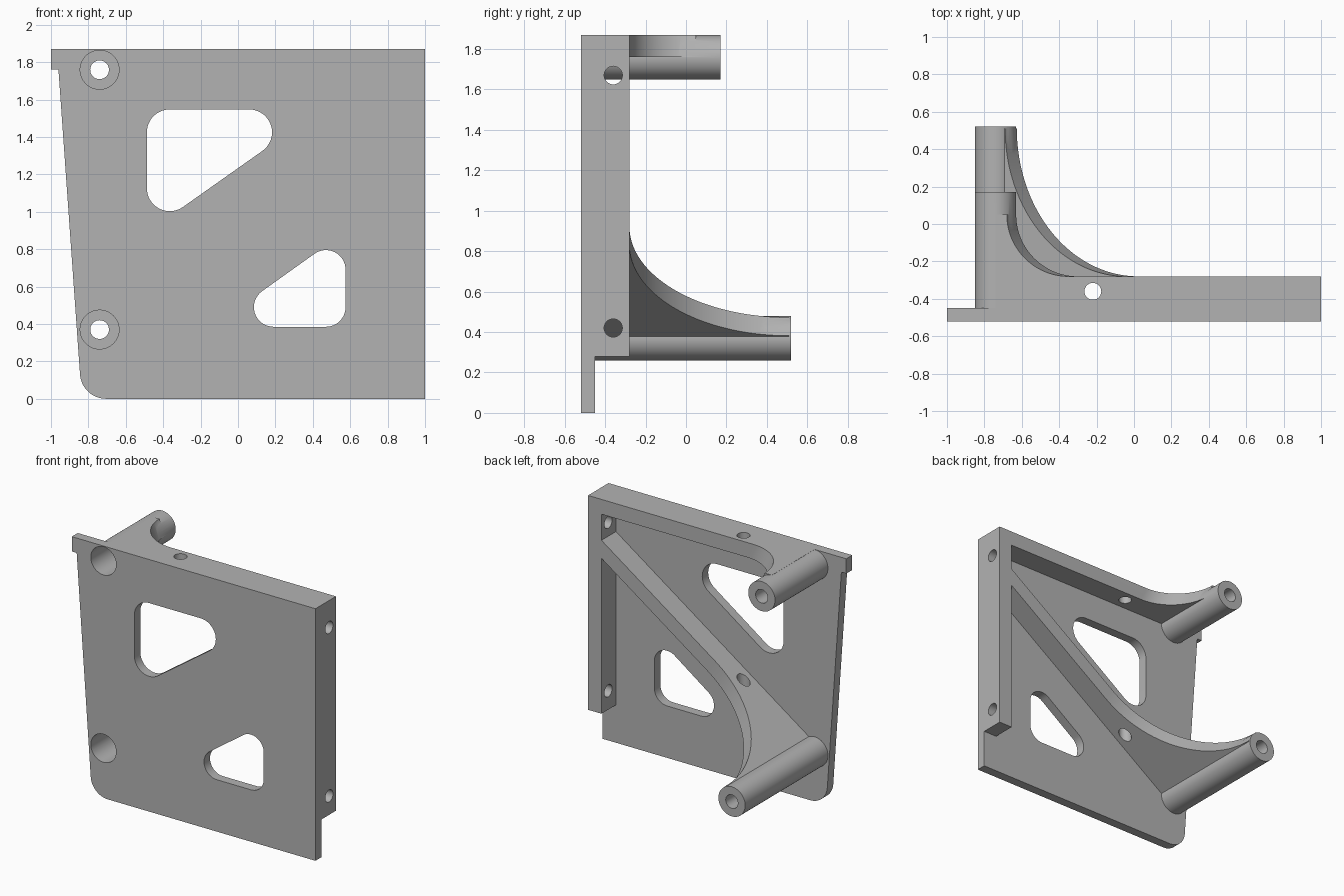
import bpy, bmesh, math
from mathutils import Vector

cube = bpy.data.objects.get("Cube")
if cube:
    bpy.data.objects.remove(cube, do_unlink=True)

grey = bpy.data.materials.new("matte grey")
grey.use_nodes = True
tone = (0.45, 0.45, 0.45, 1)
grey.diffuse_color = tone
grey.node_tree.nodes["Principled BSDF"].inputs["Base Color"].default_value = tone

FRONT, SKIN, BACK = -0.52, -0.45, -0.28
TUBE_X, LOW_Z, HIGH_Z = -0.74, 0.37, 1.759
SLOPE = math.atan(0.693)


def loft(name, near, far):
    """Closed solid between two matching outlines."""
    bm = bmesh.new()
    a = [bm.verts.new(p) for p in near]
    b = [bm.verts.new(p) for p in far]
    bm.faces.new(a)
    bm.faces.new(b)
    for i in range(len(a)):
        j = (i + 1) % len(a)
        bm.faces.new((a[i], a[j], b[j], b[i]))
    bmesh.ops.recalc_face_normals(bm, faces=bm.faces)
    mesh = bpy.data.meshes.new(name)
    bm.to_mesh(mesh)
    bm.free()
    obj = bpy.data.objects.new(name, mesh)
    bpy.context.collection.objects.link(obj)
    mesh.materials.append(grey)
    return obj


def slab(name, outline, y0, y1):
    return loft(name, [(x, y0, z) for x, z in outline], [(x, y1, z) for x, z in outline])


def arc(cx, cy, r, start, end, steps=16):
    angles = [start + (end - start) * i / steps for i in range(steps + 1)]
    return [(cx + r * math.cos(t), cy + r * math.sin(t)) for t in angles]


def rounded(centres, r):
    """Outline around equal circles listed counter-clockwise."""
    pts = []
    for i, c in enumerate(centres):
        before, after = centres[i - 1], centres[(i + 1) % len(centres)]
        t0 = math.atan2(c[1] - before[1], c[0] - before[0]) - math.pi / 2
        t1 = math.atan2(after[1] - c[1], after[0] - c[0]) - math.pi / 2
        pts += arc(c[0], c[1], r, t0, t0 + (t1 - t0) % math.tau)
    return pts


def rod(name, start, end, r):
    start, end = Vector(start), Vector(end)
    axis = (end - start).normalized()
    side = axis.orthogonal().normalized()
    up = axis.cross(side)
    ring = [side * x + up * y for x, y in arc(0, 0, r, 0, math.tau, 48)[:-1]]
    return loft(name, [start + p for p in ring], [end + p for p in ring])


def arm(name, z, angle, v0, v1, length, cu, cy, r, shift=0):
    """Rib running from a tube, with a curved gusset sweeping out along it."""
    def outline(v, s):
        curve = [(u + s, y) for u, y in arc(cu, cy, r, -math.pi / 2, -math.pi, 40)]
        flat = [(0, -0.5), (length, -0.5), (length, BACK)] + curve + [(0, cy)]
        c, n = math.cos(angle), math.sin(angle)
        return [(TUBE_X + u * c - v * n, y, z + u * n + v * c) for u, y in flat]
    return loft(name, outline(v0, 0), outline(v1, shift))


def combine(base, part, operation):
    mod = base.modifiers.new(part.name, 'BOOLEAN')
    mod.operation = operation
    mod.solver = 'EXACT'
    mod.object = part
    bpy.context.view_layer.objects.active = base
    bpy.ops.object.modifier_apply(modifier=mod.name)
    bpy.data.objects.remove(part, do_unlink=True)


# Face plate with a small top tab and one rounded lower corner
corner = arc(-0.705, 0.14, 0.14, math.pi * 1.02, math.pi * 1.5)
bracket = slab("bracket", [(-1, 1.87), (-1, 1.76), (-0.96, 1.76)] + corner
               + [(1, 0), (1, 1.87)], FRONT, SKIN)

# Ribs, gussets and tubes
solids = [
    slab("side_rib", [(0.89, 0.28), (1, 0.28), (1, 1.87), (0.89, 1.87)], -0.5, BACK),
    arm("top_rib", 1.76, 0, 0, 0.11, 1.69, 0.44, 0.05, 0.33, -0.05),
    arm("diagonal_rib", LOW_Z, SLOPE, -0.055, 0.055, 2.05, 0.89, 0.51, 0.79),
    rod("upper_tube", (TUBE_X, -0.5, HIGH_Z), (TUBE_X, 0.17, HIGH_Z), 0.11),
    rod("lower_tube", (TUBE_X, -0.5, LOW_Z), (TUBE_X, 0.52, LOW_Z), 0.11),
]
for part in solids:
    combine(bracket, part, 'UNION')

# Windows, screw bores and cross holes
cutters = [
    slab("upper_window", rounded([(-0.365, 1.125), (0.06, 1.425), (-0.365, 1.425)], 0.122), -0.6, -0.3),
    slab("lower_window", rounded([(0.19, 0.49), (0.47, 0.49), (0.47, 0.69)], 0.105), -0.6, -0.3),
    rod("vertical_hole", (-0.22, -0.36, 0.2), (-0.22, -0.36, 2), 0.045),
]
for z, tip in ((HIGH_Z, 0.17), (LOW_Z, 0.52)):
    cutters.append(rod("bore", (TUBE_X, -0.6, z), (TUBE_X, tip - 0.25, z), 0.104))
    cutters.append(rod("screw_hole", (TUBE_X, -0.6, z), (TUBE_X, 0.6, z), 0.05))
for z in (0.42, 1.67):
    cutters.append(rod("side_hole", (0.8, -0.36, z), (1.1, -0.36, z), 0.045))
for part in cutters:
    combine(bracket, part, 'DIFFERENCE')

# Smooth curves, crisp edges
bpy.ops.object.select_all(action='DESELECT')
bracket.select_set(True)
bpy.context.view_layer.objects.active = bracket
bpy.ops.object.shade_smooth_by_angle(angle=math.radians(25))
